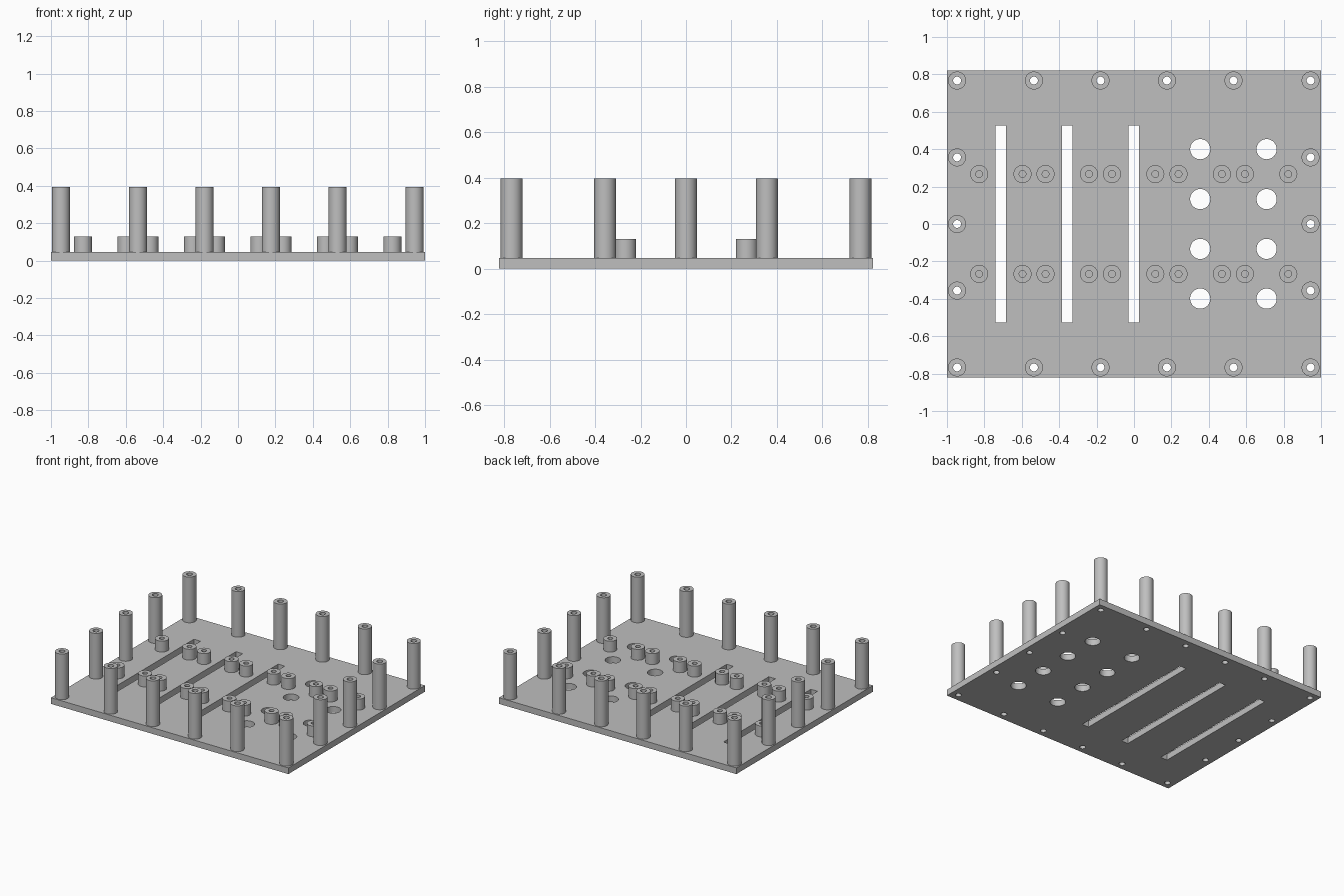
import bpy, bmesh, math
from mathutils import Matrix, Vector

if "Cube" in bpy.data.objects:
    bpy.data.objects.remove(bpy.data.objects["Cube"])

SEG = 32
PLATE_T, POST_TOP, BOSS_TOP = 0.047, 0.395, 0.13
HALF_X, HALF_Y = 1.0, 0.822
POST_R, POST_HOLE = 0.048, 0.021
BOSS_R, BOSS_HOLE = 0.048, 0.018

grey = bpy.data.materials.new("grey plastic")
grey.diffuse_color = (0.52, 0.52, 0.52, 1)
grey.use_nodes = True
grey.node_tree.nodes["Principled BSDF"].inputs["Base Color"].default_value = grey.diffuse_color


def finish(name, bm):
    bmesh.ops.recalc_face_normals(bm, faces=bm.faces)
    mesh = bpy.data.meshes.new(name)
    bm.to_mesh(mesh)
    bm.free()
    mesh.materials.append(grey)
    obj = bpy.data.objects.new(name, mesh)
    bpy.context.collection.objects.link(obj)
    return obj


def smooth(obj):
    for p in obj.data.polygons:
        p.use_smooth = True
    obj.data.set_sharp_from_angle(angle=math.radians(30))


def add_box(bm, x, y, z, sx, sy, sz):
    mat = Matrix.Translation((x, y, z)) @ Matrix.Diagonal((sx, sy, sz, 1))
    bmesh.ops.create_cube(bm, size=1, matrix=mat)


def add_cylinder(bm, x, y, r, z0, z1):
    bmesh.ops.create_cone(bm, cap_ends=True, segments=SEG, radius1=r, radius2=r,
                          depth=z1 - z0, matrix=Matrix.Translation((x, y, (z0 + z1) / 2)))


def add_tube(bm, x, y, r, hole, z0, z1, floor=False):
    """Hollow post: outer wall, top rim, inner wall and an optional floor."""
    rings = []
    for rad, z in ((r, z0), (r, z1), (hole, z1), (hole, z0)):
        rings.append([bm.verts.new((x + rad * math.cos(a), y + rad * math.sin(a), z))
                      for a in (2 * math.pi * i / SEG for i in range(SEG))])
    for a, b in zip(rings, rings[1:]):
        for i in range(SEG):
            j = (i + 1) % SEG
            bm.faces.new((a[i], a[j], b[j], b[i]))
    if floor:
        bm.faces.new(rings[3])
    else:
        for i in range(SEG):
            j = (i + 1) % SEG
            bm.faces.new((rings[3][i], rings[3][j], rings[0][j], rings[0][i]))


# Layout: five columns of slots, vents and bosses, with posts round the edge
columns = [-0.712, -0.357, -0.002, 0.354, 0.709]
posts = [(x, s * 0.767) for x in (-0.946, -0.535, -0.179, 0.176, 0.532, 0.944) for s in (-1, 1)]
posts += [(x, y) for x in (-0.946, 0.944) for y in (-0.356, 0, 0.356)]
bosses = [(c + d, s * 0.267) for c in columns for d in (-0.116, 0.116) for s in (-1, 1)]
vents = [(c, y) for c in columns[3:] for y in (-0.399, -0.133, 0.133, 0.4)]

# Base plate
bm = bmesh.new()
add_box(bm, 0, 0, PLATE_T / 2, 2 * HALF_X, 2 * HALF_Y, PLATE_T)
plate = finish("base_plate", bm)

# Cutter for slots, round vents and screw holes
bm = bmesh.new()
for c in columns[:3]:
    add_box(bm, c, 0, PLATE_T / 2, 0.056, 1.052, 0.2)
for x, y in vents:
    add_cylinder(bm, x, y, 0.054, -0.05, 0.1)
for x, y in posts:
    add_cylinder(bm, x, y, POST_HOLE, -0.05, 0.1)
cutter = finish("plate_cutter", bm)
cutter.hide_render = True

mod = plate.modifiers.new("openings", 'BOOLEAN')
mod.operation = 'DIFFERENCE'
mod.solver = 'EXACT'
mod.object = cutter
bpy.context.view_layer.update()
deps = bpy.context.evaluated_depsgraph_get()
cut_mesh = bpy.data.meshes.new_from_object(plate.evaluated_get(deps))
plate.modifiers.clear()
plate.data = cut_mesh
bpy.data.objects.remove(cutter)
smooth(plate)

# Tall hollow posts
bm = bmesh.new()
for x, y in posts:
    add_tube(bm, x, y, POST_R, POST_HOLE, PLATE_T, POST_TOP)
smooth(finish("tall_posts", bm))

# Short bosses with blind holes
bm = bmesh.new()
for x, y in bosses:
    add_tube(bm, x, y, BOSS_R, BOSS_HOLE, PLATE_T, BOSS_TOP, floor=True)
smooth(finish("short_bosses", bm))
